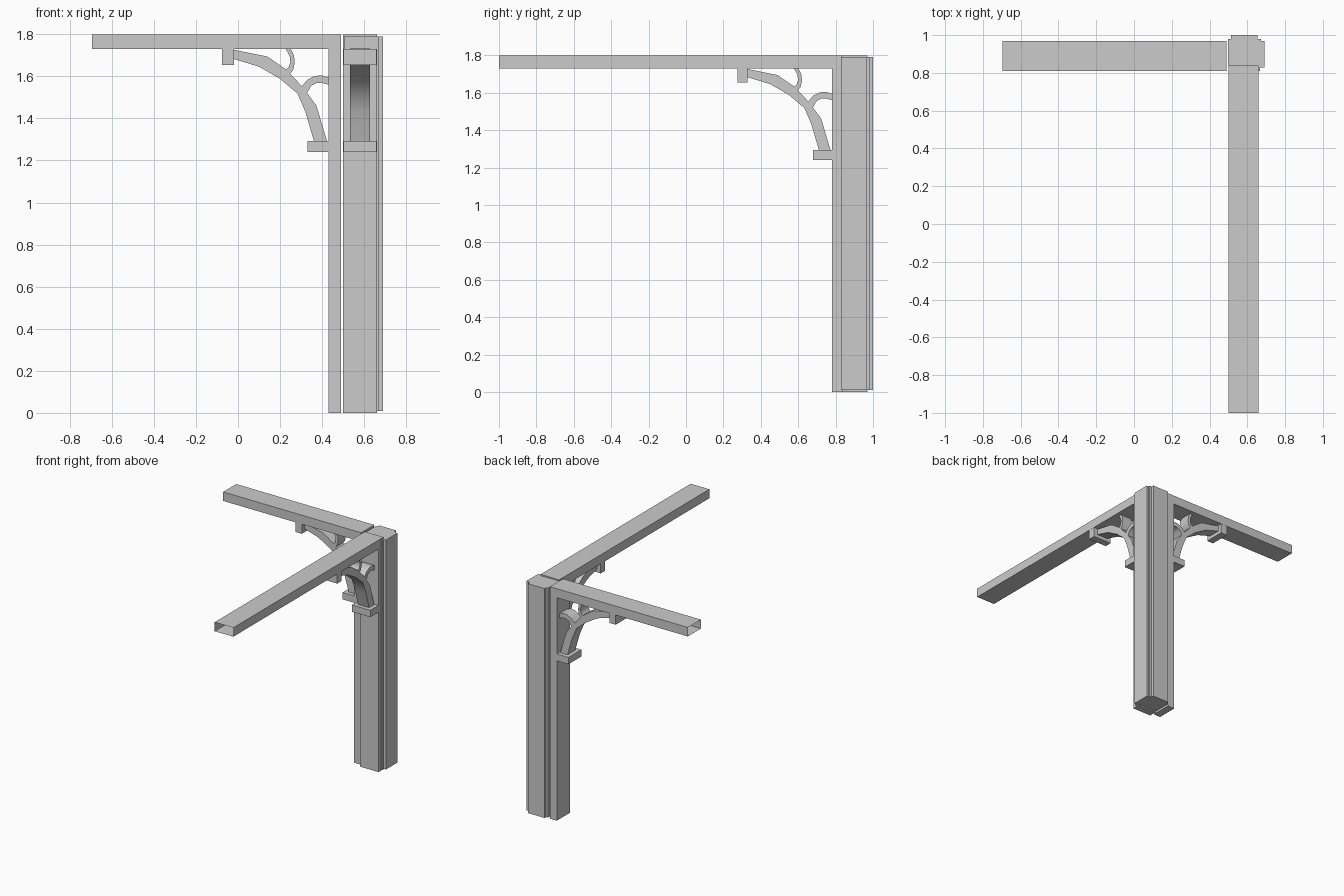
import bpy, bmesh, math

if "Cube" in bpy.data.objects:
    bpy.data.objects.remove(bpy.data.objects["Cube"])

# Local side coordinates: d = distance out from the post face, w = across, z = up
def side_x(d, w, z):
    return (0.43 - d, 0.89 + w, z)

def side_y(d, w, z):
    return (0.58 + w, 0.78 - d, z)

def prism(name, loop_a, loop_b, open_test=None, smooth=False):
    bm = bmesh.new()
    a = [bm.verts.new(p) for p in loop_a]
    b = [bm.verts.new(p) for p in loop_b]
    n = len(a)
    bm.faces.new(a)
    bm.faces.new(b[::-1])
    for i in range(n):
        j = (i + 1) % n
        bm.faces.new((a[i], b[i], b[j], a[j]))
    bmesh.ops.recalc_face_normals(bm, faces=bm.faces[:])
    if open_test:
        ends = [f for f in bm.faces if all(open_test(v.co) for v in f.verts)]
        bmesh.ops.delete(bm, geom=ends, context='FACES')
    me = bpy.data.meshes.new(name)
    bm.to_mesh(me)
    bm.free()
    ob = bpy.data.objects.new(name, me)
    bpy.context.collection.objects.link(ob)
    if smooth:
        bpy.context.view_layer.objects.active = ob
        ob.select_set(True)
        bpy.ops.object.shade_smooth_by_angle(angle=math.radians(35))
        ob.select_set(False)
    return ob

def slab(name, side, pts, width, open_test=None, smooth=False):
    h = width / 2
    return prism(name, [side(d, -h, z) for d, z in pts],
                 [side(d, h, z) for d, z in pts], open_test, smooth)

def rect(d0, d1, z0, z1):
    return [(d0, z0), (d1, z0), (d1, z1), (d0, z1)]

# Bracket profiles
ARCH = [(.455, 1.727), (.29, 1.694), (.20, 1.632), (.124, 1.551), (.057, 1.461), (.005, 1.285),
        (.067, 1.285), (.11, 1.432), (.147, 1.518), (.23, 1.588), (.33, 1.646), (.455, 1.684)]
UPPER_CURL = [(.181, 1.732), (.164, 1.70), (.160, 1.665), (.167, 1.632), (.19, 1.60),
              (.211, 1.622), (.188, 1.645), (.181, 1.668), (.184, 1.695), (.204, 1.732)]
LOWER_CURL = [(0, 1.595), (.03, 1.604), (.065, 1.602), (.10, 1.584), (.135, 1.543),
              (.109, 1.508), (.081, 1.556), (.055, 1.569), (.03, 1.568), (0, 1.561)]

for tag, side, length, axis, end in (("left", side_x, 1.125, 0, -0.695),
                                     ("front", side_y, 1.78, 1, -1.0)):
    # Beam and post arm in one L, with the far end of the beam open
    frame = [(-.06, 0), (0, 0), (0, 1.73), (length, 1.73), (length, 1.8), (-.06, 1.8)]
    slab(tag + "_beam_and_post", side, frame, 0.16,
         lambda co, k=axis, e=end: abs(co[k] - e) < 1e-4)
    # Bracket
    slab(tag + "_bracket_foot", side, rect(0, .10, 1.24, 1.293), 0.158)
    slab(tag + "_bracket_head", side, rect(.45, .505, 1.655, 1.73), 0.158)
    slab(tag + "_bracket_arch", side, ARCH, 0.095, smooth=True)
    slab(tag + "_bracket_upper_curl", side, UPPER_CURL, 0.095, smooth=True)
    slab(tag + "_bracket_lower_curl", side, LOWER_CURL, 0.095, smooth=True)

# Outer corner post with raised panels on its two outer sides
POST = [(.498, .84), (.498, .98), (.514, .98), (.514, 1.0), (.655, 1.0), (.655, .98),
        (.672, .98), (.672, .968), (.69, .968), (.69, .828), (.668, .828), (.668, .81),
        (.505, .81), (.505, .84)]
prism("corner_post", [(x, y, .01) for x, y in POST], [(x, y, 1.79) for x, y in POST])
